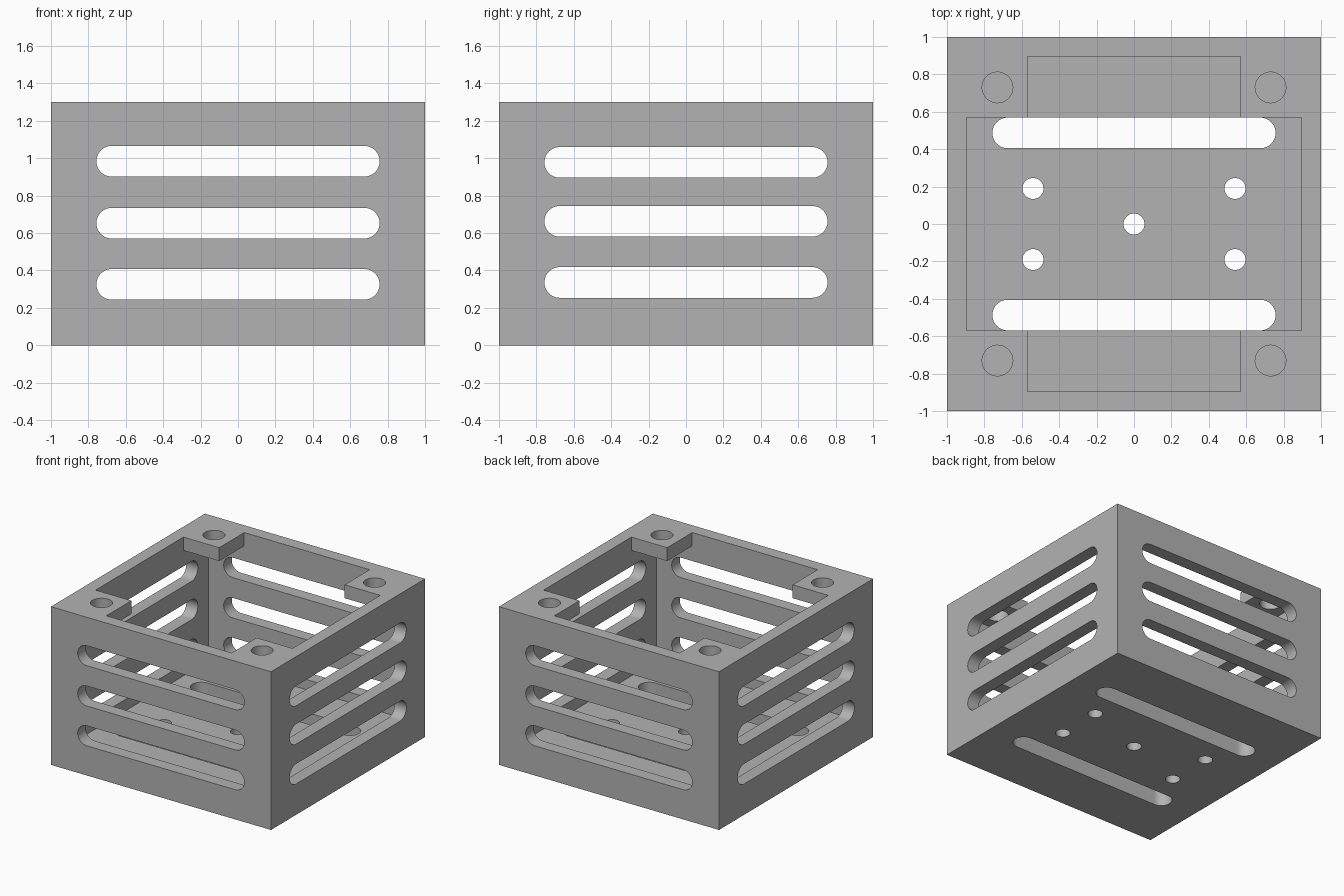
import bpy
import bmesh
from math import cos, sin, pi, radians
from mathutils import Matrix

if "Cube" in bpy.data.objects:
    bpy.data.objects.remove(bpy.data.objects["Cube"], do_unlink=True)

HEIGHT = 1.3
INNER = 0.895      # half width of the cavity
FLOOR = 0.16       # floor thickness
TAB = 0.11         # thickness of the corner screw tabs
TAB_EDGE = 0.57    # where the tabs begin
SLOT_R = 0.082
SLOT_HALF = 0.757

grey = bpy.data.materials.new("plain_grey")
grey.use_nodes = True
colour = (0.45, 0.45, 0.45, 1)
grey.diffuse_color = colour
grey.node_tree.nodes["Principled BSDF"].inputs["Base Color"].default_value = colour


def prism(name, outline, low, high, turn=Matrix()):
    """Extrude an xy outline from low to high, then turn it."""
    bm = bmesh.new()
    face = bm.faces.new([bm.verts.new((x, y, low)) for x, y in outline])
    side = bmesh.ops.extrude_face_region(bm, geom=[face])["geom"]
    top = [v for v in side if isinstance(v, bmesh.types.BMVert)]
    bmesh.ops.translate(bm, verts=top, vec=(0, 0, high - low))
    bmesh.ops.transform(bm, matrix=turn, verts=bm.verts)
    bmesh.ops.recalc_face_normals(bm, faces=bm.faces)
    mesh = bpy.data.meshes.new(name)
    bm.to_mesh(mesh)
    bm.free()
    mesh.materials.append(grey)
    obj = bpy.data.objects.new(name, mesh)
    bpy.context.collection.objects.link(obj)
    return obj


def rectangle(a, b):
    return [(-a, -b), (a, -b), (a, b), (-a, b)]


def rounded_slot(cx, cy, radius, half=None, steps=24):
    """Slot outline along x; a plain circle when no half length is given."""
    reach = half - radius if half else 0
    points = []
    for end in (1, -1):
        for i in range(steps + (1 if half else 0)):
            a = -pi / 2 + pi * i / steps + (0 if end == 1 else pi)
            points.append((cx + end * reach + radius * cos(a), cy + radius * sin(a)))
    return points


def cut(target, cutter):
    cutter.hide_render = True
    mod = target.modifiers.new("cut", "BOOLEAN")
    mod.operation = "DIFFERENCE"
    mod.solver = "EXACT"
    mod.object = cutter
    bpy.context.view_layer.objects.active = target
    bpy.ops.object.modifier_apply(modifier=mod.name)
    bpy.data.objects.remove(cutter, do_unlink=True)


# Outer block
box = prism("vented_box", rectangle(1, 1), 0, HEIGHT)

# Cavity below the tabs, then the cross-shaped opening between them
cut(box, prism("cavity", rectangle(INNER, INNER), FLOOR, HEIGHT - TAB))
a, b = INNER, TAB_EDGE
quarter = [(a, -b), (a, b), (b, b)]
cross = []
for k in range(4):
    c, s = round(cos(k * pi / 2)), round(sin(k * pi / 2))
    cross += [(c * x - s * y, s * x + c * y) for x, y in quarter]
cut(box, prism("top_opening", cross, 0.6, HEIGHT + 0.2))

# Wall vents: stood upright, running through both opposite walls
upright = Matrix.Rotation(radians(90), 4, "X")
sideways = Matrix.Rotation(radians(90), 4, "Z") @ upright
for turn, heights in ((upright, (0.326, 0.653, 0.984)), (sideways, (0.336, 0.663, 0.978))):
    for z in heights:
        cut(box, prism("vent", rounded_slot(0, z, SLOT_R, SLOT_HALF), -1.2, 1.2, turn))

# Floor vents and mounting holes
for y in (-0.487, 0.487):
    cut(box, prism("floor_vent", rounded_slot(0, y, SLOT_R, SLOT_HALF), -0.1, 0.3))
for x, y in [(0, 0)] + [(i * 0.54, j * 0.19) for i in (-1, 1) for j in (-1, 1)]:
    cut(box, prism("floor_hole", rounded_slot(x, y, 0.056), -0.1, 0.3))

# Screw holes through the corner tabs
for x in (-0.73, 0.73):
    for y in (-0.73, 0.73):
        cut(box, prism("tab_hole", rounded_slot(x, y, SLOT_R), HEIGHT - 0.2, HEIGHT + 0.1))

bpy.ops.object.select_all(action="DESELECT")
box.select_set(True)
bpy.context.view_layer.objects.active = box
bpy.ops.object.shade_smooth_by_angle(angle=radians(30))
